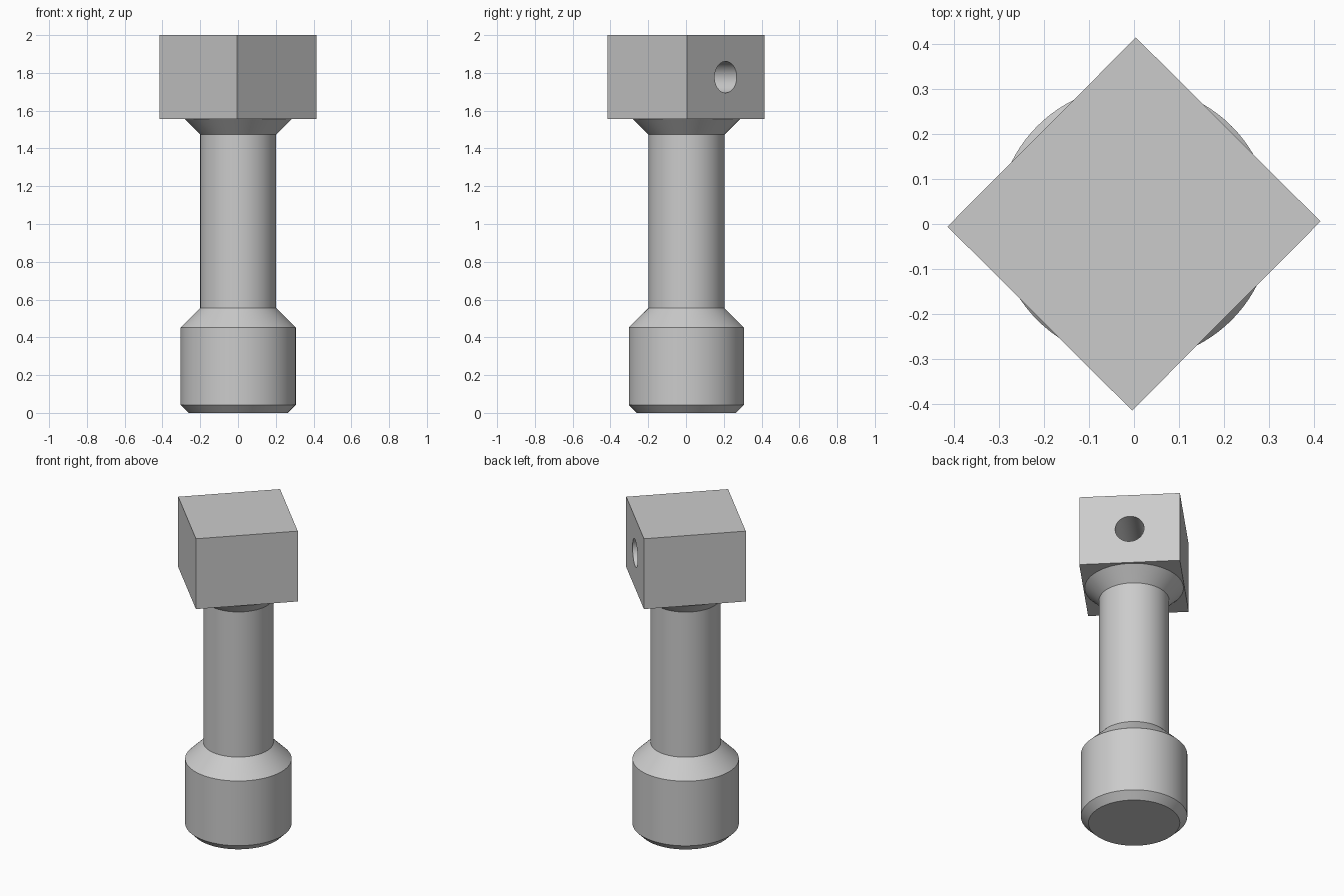
import bpy, bmesh, math
from mathutils import Matrix, Vector

cube = bpy.data.objects.get("Cube")
if cube:
    bpy.data.objects.remove(cube, do_unlink=True)

# Single bare-metal colour
metal = bpy.data.materials.new("grey_metal")
metal.use_nodes = True
colour = (0.6, 0.6, 0.6, 1)
metal.diffuse_color = colour
metal.node_tree.nodes["Principled BSDF"].inputs["Base Color"].default_value = colour


def add_object(name, bm):
    bmesh.ops.recalc_face_normals(bm, faces=bm.faces)
    mesh = bpy.data.meshes.new(name)
    bm.to_mesh(mesh)
    bm.free()
    mesh.materials.append(metal)
    obj = bpy.data.objects.new(name, mesh)
    bpy.context.collection.objects.link(obj)
    return obj


def activate(obj):
    bpy.ops.object.select_all(action="DESELECT")
    obj.select_set(True)
    bpy.context.view_layer.objects.active = obj


def smooth(obj):
    activate(obj)
    bpy.ops.object.shade_smooth_by_angle(angle=math.radians(30))


def turned_part(name, profile, sides=96):
    """Closed solid of revolution from (radius, height) pairs."""
    bm = bmesh.new()
    rings = [[bm.verts.new((r * math.cos(math.tau * i / sides),
                            r * math.sin(math.tau * i / sides), z))
              for i in range(sides)] for r, z in profile]
    for low, high in zip(rings, rings[1:]):
        for i in range(sides):
            j = (i + 1) % sides
            bm.faces.new((low[i], low[j], high[j], high[i]))
    bm.faces.new(rings[0])
    bm.faces.new(rings[-1])
    obj = add_object(name, bm)
    obj.location = (0.001, 0.002, 0)
    smooth(obj)
    return obj


# Turned foot, shaft and flared collar
HEAD_BASE = 1.555
turned_part("turned_shank", [(0.262, 0), (0.305, 0.043), (0.305, 0.452),
                             (0.201, 0.555), (0.201, 1.473), (0.283, HEAD_BASE)])

# Square head, turned corner-on
head_mid = (HEAD_BASE + 2) / 2
turn = Matrix.Rotation(math.radians(45.1), 4, "Z")
bm = bmesh.new()
bmesh.ops.create_cube(bm, size=1)
bmesh.ops.scale(bm, vec=(0.593, 0.579, 2 - HEAD_BASE), verts=bm.verts)
bm.transform(Matrix.Translation((0, 0, head_mid)) @ turn)
head = add_object("square_head", bm)

# Blind cross hole drilled into one side of the head
DEPTH = 0.4
bm = bmesh.new()
bmesh.ops.create_cone(bm, cap_ends=True, segments=64, radius1=0.083,
                      radius2=0.083, depth=DEPTH * 2)
bm.transform(Matrix.Translation((0, 0, head_mid)) @ turn
             @ Matrix.Translation((0.2965 , 0, 0))
             @ Matrix.Rotation(math.pi / 2, 4, "Y"))
drill = add_object("hole_cutter", bm)
drill.hide_render = True

cut = head.modifiers.new("cross_hole", "BOOLEAN")
cut.operation = "DIFFERENCE"
cut.solver = "EXACT"
cut.object = drill
activate(head)
bpy.ops.object.modifier_apply(modifier=cut.name)
bpy.data.objects.remove(drill, do_unlink=True)
smooth(head)
